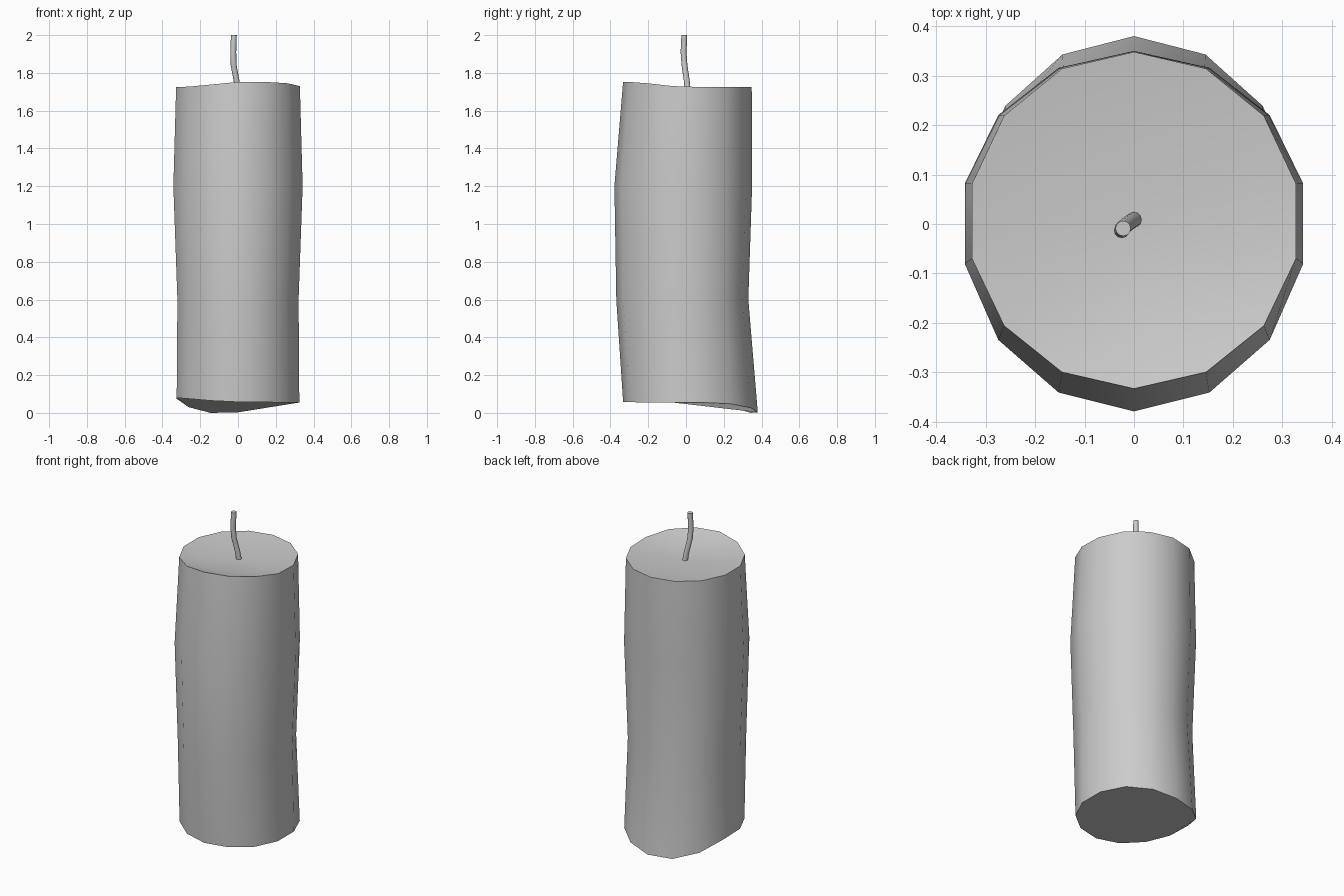
import bpy, bmesh
from math import sin, cos, tau, radians
from mathutils import Vector

if "Cube" in bpy.data.objects:
    bpy.data.objects.remove(bpy.data.objects["Cube"])

N = 14


def finish(name, bm):
    bmesh.ops.recalc_face_normals(bm, faces=bm.faces)
    me = bpy.data.meshes.new(name)
    bm.to_mesh(me)
    bm.free()
    ob = bpy.data.objects.new(name, me)
    bpy.context.collection.objects.link(ob)
    bpy.ops.object.select_all(action='DESELECT')
    ob.select_set(True)
    bpy.context.view_layer.objects.active = ob
    bpy.ops.object.shade_smooth_by_angle(angle=radians(35))


def bridge(bm, a, b):
    n = len(a)
    for i in range(n):
        bm.faces.new((a[i], a[(i + 1) % n], b[(i + 1) % n], b[i]))


# Wax body: uneven rings, starting at the front and running to the right
bottom_z = [.058, .057, .055, .055, .055, .048, .027, .003, 0, .03, .075, .08, .075, .065]
top_z = [1.752, 1.752, 1.745, 1.73] + [1.725] * 8 + [1.727, 1.738]
# half width, front depth, back depth, heights
rings = [
    (.333, .338, .375, bottom_z),
    (.329, .374, .325, [.6] * N),
    (.351, .384, .345, [1.2] * N),
    (.336, .338, .343, top_z),
    (.205, .205, .205, [1.709] * N),
]
bm = bmesh.new()
loops = []
for rx, front, back, zs in rings:
    loop = []
    for k in range(N):
        a = tau * k / N
        c = -cos(a)
        loop.append(bm.verts.new((rx * sin(a), .005 + c * (front if c < 0 else back), zs[k])))
    loops.append(loop)
for a, b in zip(loops, loops[1:]):
    bridge(bm, a, b)
bm.faces.new(loops[0])
# Shallow melted dish on top
centre = bm.verts.new((0, .005, 1.706))
for i in range(N):
    bm.faces.new((loops[-1][i], loops[-1][(i + 1) % N], centre))
finish("wax_body", bm)

# Bent wick
path = [(.002, .01, 1.69), (-.008, .004, 1.76), (-.023, -.008, 1.84),
        (-.025, -.013, 1.91), (-.022, -.009, 2.0)]
bm = bmesh.new()
loops = [[bm.verts.new(Vector(p) + Vector((.0155 * cos(tau * i / 12), .0155 * sin(tau * i / 12), 0)))
          for i in range(12)] for p in path]
for a, b in zip(loops, loops[1:]):
    bridge(bm, a, b)
bm.faces.new(loops[0])
bm.faces.new(loops[-1])
finish("wick", bm)
